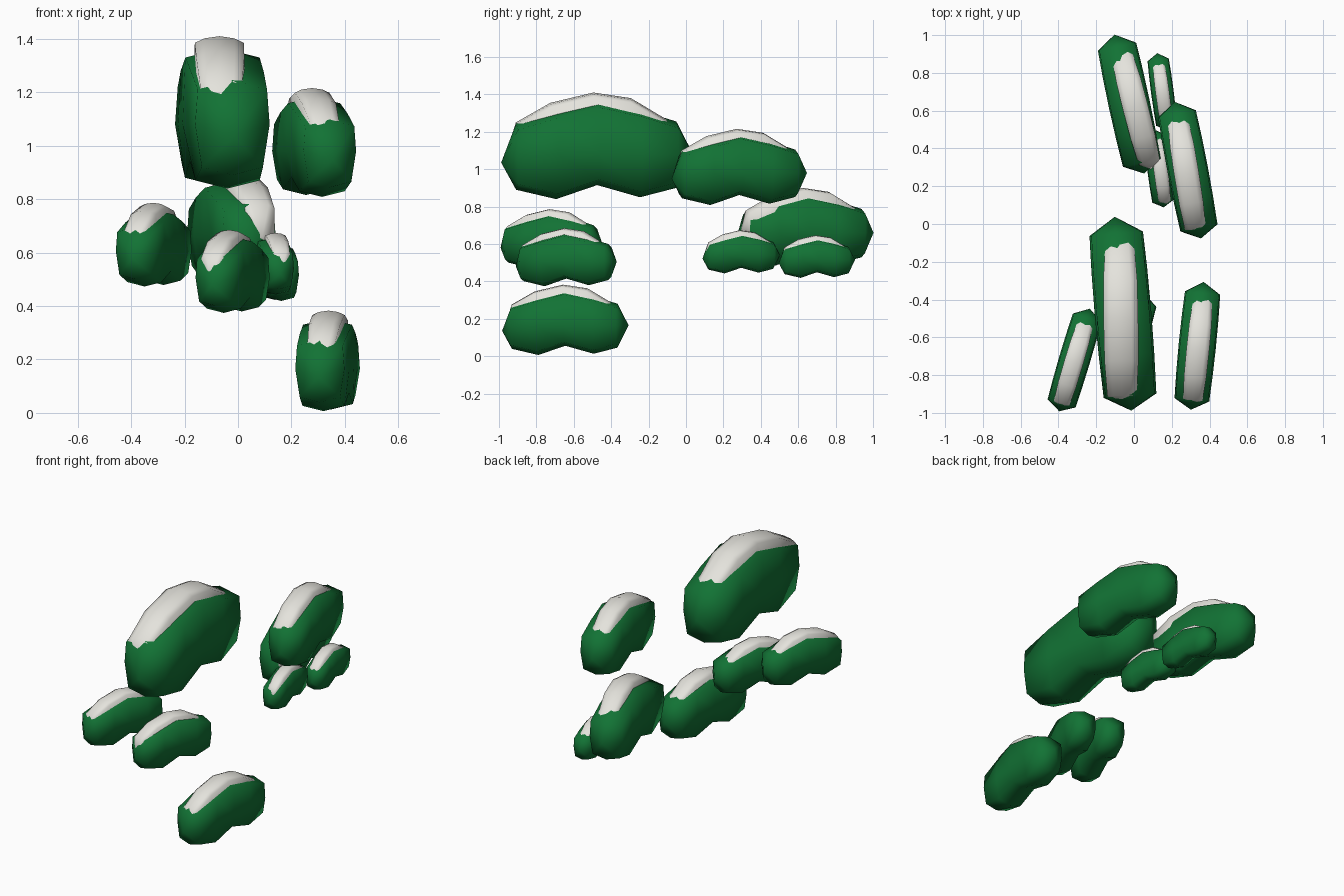
import bpy
import bmesh
from math import pi, cos, sin
from mathutils import Matrix, Vector

old = bpy.data.objects.get("Cube")
if old:
    bpy.data.objects.remove(old, do_unlink=True)


def make_material(name, rgb):
    mat = bpy.data.materials.new(name)
    mat.use_nodes = True
    color = (*rgb, 1.0)
    mat.diffuse_color = color
    bsdf = mat.node_tree.nodes["Principled BSDF"]
    bsdf.inputs["Base Color"].default_value = color
    bsdf.inputs["Roughness"].default_value = 0.9
    return mat


leaf_green = make_material("leaf green", (0.006, 0.17, 0.035))
snow_white = make_material("snow white", (0.78, 0.77, 0.72))

# Stations along the length: y, half width, underside, top edge
LEAF = [(-0.435, 0.140, -0.19, 0.13), (-0.22, 0.147, -0.24, 0.195),
        (0.0, 0.150, -0.165, 0.25), (0.23, 0.148, -0.23, 0.20),
        (0.425, 0.142, -0.18, 0.14)]
LEAF_TIPS = [(-0.515, -0.045), (0.515, 0.0)]
SNOW = [(-0.435, 0.078, -0.05, 0.145), (-0.25, 0.090, 0.0, 0.25),
        (-0.02, 0.092, 0.03, 0.305), (0.18, 0.090, 0.0, 0.275),
        (0.39, 0.075, -0.03, 0.15)]
SNOW_TIPS = [(-0.487, 0.0), (0.475, 0.03)]


def leaf_ring(w, low, top):
    """Boxy section with a slight belly and a low crown."""
    half = [(0.93 * w, top), (w, 0.0), (0.82 * w, low + 0.03)]
    return [(0, top + 0.035)] + half + [(0, low)] + [(-x, z) for x, z in reversed(half)]


def snow_ring(w, low, top):
    """Narrow ridge with a softly rounded top."""
    half = [(0.6 * w, top + 0.017), (w, top), (w, low)]
    return [(0, top + 0.025)] + half + [(-x, z) for x, z in reversed(half)]


def loft(name, stations, tips, section, material, matrix):
    """Skin the sections along y and close both ends to a point."""
    bm = bmesh.new()
    rings = []
    for y, w, low, top in stations:
        rings.append([bm.verts.new((x, y, z)) for x, z in section(w, low, top)])
    n = len(rings[0])
    for a, b in zip(rings, rings[1:]):
        for i in range(n):
            j = (i + 1) % n
            bm.faces.new((a[i], a[j], b[j], b[i]))
    for ring, (y, z) in ((rings[0], tips[0]), (rings[-1], tips[1])):
        tip = bm.verts.new((0, y, z))
        for i in range(n):
            bm.faces.new((ring[i], ring[(i + 1) % n], tip))
    bmesh.ops.recalc_face_normals(bm, faces=bm.faces)
    for face in bm.faces:
        face.smooth = True
    mesh = bpy.data.meshes.new(name)
    bm.to_mesh(mesh)
    bm.free()
    mesh.materials.append(material)
    obj = bpy.data.objects.new(name, mesh)
    obj.matrix_world = matrix
    bpy.context.scene.collection.objects.link(obj)
    return obj


# Name: centre, size, yaw, snow sideways shift, snow extra yaw
CLUMPS = {
    "top_foliage": ((-0.058, -0.475, 1.08), 1.0, 0.085, -0.012, -0.07),
    "upper_left_foliage": ((0.285, 0.285, 0.98), 0.715, 0.19, -0.01, -0.03),
    "back_foliage": ((-0.025, 0.635, 0.66), 0.73, 0.21, 0.028, 0.04),
    "small_middle_foliage": ((0.13, 0.295, 0.54), 0.405, 0.13, 0.01, 0.0),
    "small_back_foliage": ((0.15, 0.70, 0.515), 0.40, 0.13, 0.0, 0.0),
    "right_foliage": ((-0.315, -0.72, 0.605), 0.55, -0.29, 0.0, 0.0),
    "centre_foliage": ((-0.02, -0.64, 0.505), 0.545, -0.28, -0.01, 0.0),
    "lowest_foliage": ((0.335, -0.645, 0.165), 0.66, -0.10, 0.005, 0.0),
}

for name, (centre, size, yaw, shift, twist) in CLUMPS.items():
    place = Matrix.Translation(centre) @ Matrix.Scale(size, 4)
    loft(name, LEAF, LEAF_TIPS, leaf_ring, leaf_green,
         place @ Matrix.Rotation(yaw, 4, "Z"))
    # Snow cap set into the crest
    offset = Matrix.Translation((shift / size, 0, 0))
    loft(name.replace("foliage", "snow"), SNOW, SNOW_TIPS, snow_ring, snow_white,
         place @ offset @ Matrix.Rotation(yaw + twist, 4, "Z"))
